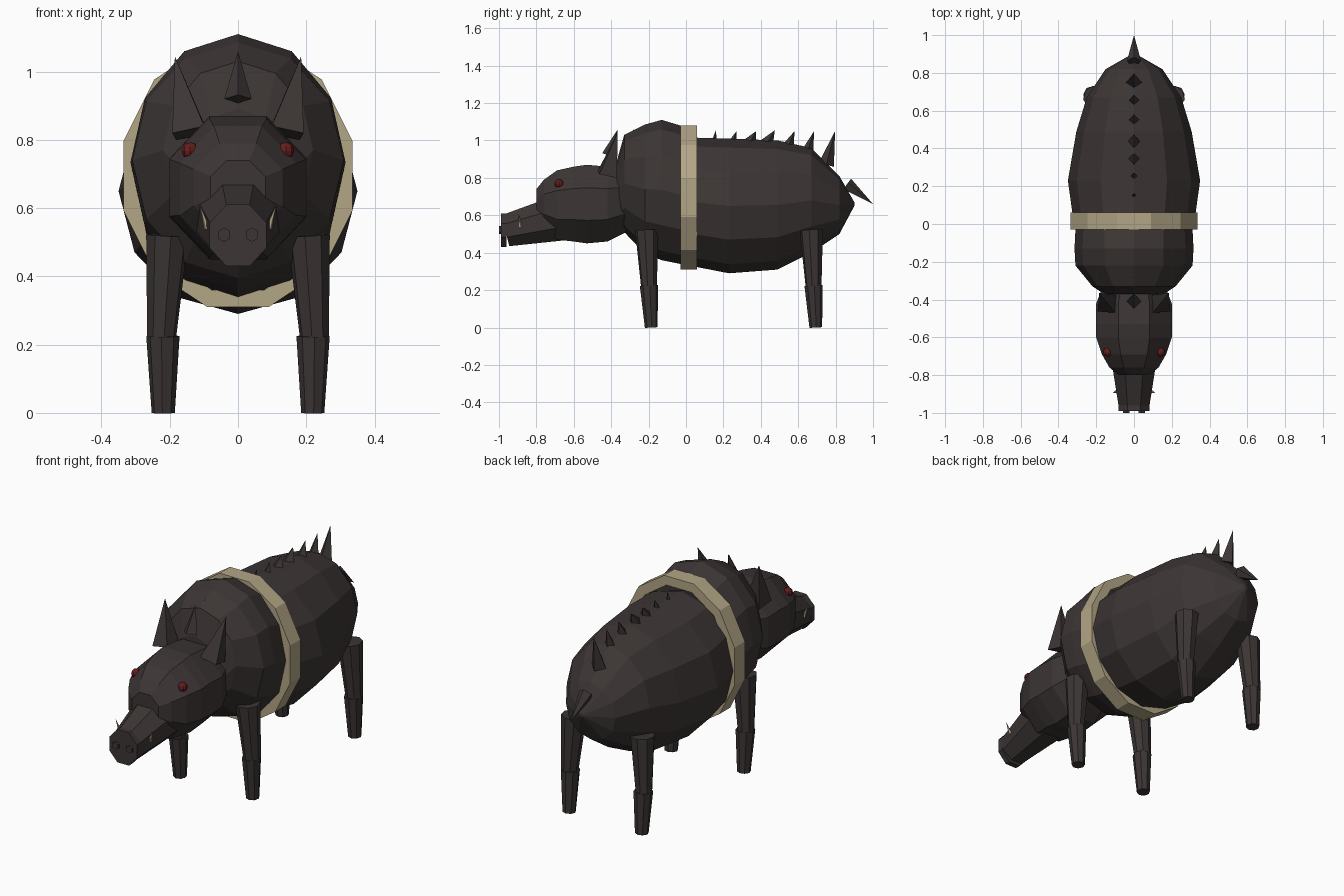
import bpy, math
from mathutils import Vector

if "Cube" in bpy.data.objects:
    bpy.data.objects.remove(bpy.data.objects["Cube"])


def material(name, color):
    m = bpy.data.materials.new(name)
    m.use_nodes = True
    m.diffuse_color = (*color, 1)
    m.node_tree.nodes["Principled BSDF"].inputs["Base Color"].default_value = (*color, 1)
    return m


HIDE = material("dark_hide", (0.045, 0.036, 0.035))
TAN = material("tan_band", (0.45, 0.38, 0.24))
RED = material("eye_red", (0.13, 0.012, 0.012))


def mesh_object(name, verts, faces, mat):
    me = bpy.data.meshes.new(name)
    me.from_pydata(verts, [], faces)
    me.materials.append(mat)
    ob = bpy.data.objects.new(name, me)
    bpy.context.collection.objects.link(ob)
    return ob


def ring(y, zc, rx, rz, sides, flat, tilt=0):
    """Oval cross-section; flat puts an edge on top instead of a corner."""
    grow = 1 / math.cos(math.pi / sides) if flat else 1
    out = []
    for i in range(sides):
        a = 2 * math.pi * (i + (0.5 if flat else 0)) / sides
        s, c = math.sin(a) * grow, math.cos(a) * grow
        out.append((rx * s, y - tilt * c, zc + rz * c))
    return out


def loft(name, sections, sides, mat=HIDE, flat=False):
    verts = [v for s in sections for v in ring(*s[:4], sides, flat, *s[4:])]
    n = len(sections)
    faces = [(k * sides + i, k * sides + (i + 1) % sides,
              (k + 1) * sides + (i + 1) % sides, (k + 1) * sides + i)
             for k in range(n - 1) for i in range(sides)]
    faces.append(tuple(reversed(range(sides))))
    faces.append(tuple(range((n - 1) * sides, n * sides)))
    return mesh_object(name, verts, faces, mat)


def cone(name, start, end, r1, r2=0, sides=8, mat=HIDE):
    a, b = Vector(start), Vector(end)
    d = b - a
    bpy.ops.mesh.primitive_cone_add(vertices=sides, radius1=r1, radius2=r2,
                                    depth=d.length, location=(a + b) / 2,
                                    rotation=d.to_track_quat("Z", "Y").to_euler())
    ob = bpy.context.object
    ob.name = name
    ob.data.materials.append(mat)
    return ob


# Rear body, shoulders and head
loft("rear_body", [(0, .67, .30, .33), (.05, .67, .325, .345), (.23, .65, .35, .36),
                   (.49, .655, .305, .345), (.67, .68, .25, .28),
                   (.82, .655, .15, .155), (.9, .66, .01, .01)], 12)
loft("shoulders", [(-.37, .70, .16, .19), (-.33, .77, .22, .26), (-.22, .74, .31, .345),
                   (-.13, .735, .315, .375), (-.03, .71, .31, .37), (.02, .70, .29, .35)], 12)
loft("head", [(-.80, .66, .08, .08), (-.76, .66, .13, .13), (-.69, .655, .17, .185),
              (-.60, .66, .2, .2), (-.53, .66, .2, .21), (-.42, .66, .2, .2),
              (-.32, .68, .16, .17)], 8, flat=True)

# Snout, nose disc and nostrils
loft("snout", [(-.965, .518, .08, .083, .02), (-.68, .585, .125, .12, .02)], 8, flat=True)
loft("nose_disc", [(-.99, .52, .083, .09), (-.96, .52, .083, .09)], 8, flat=True)
for side, sx in (("left", 1), ("right", -1)):
    cone("nostril_" + side, (sx * .041, -.98, .522), (sx * .041, -1, .522), .021, .021, 6)

# Band round the body
band_sides = 12
outer, inner = (.335, .385), (.285, .335)
verts = [v for y, r in ((-.03, outer), (.06, outer), (.06, inner), (-.03, inner))
         for v in ring(y, .695, *r, band_sides, True)]
faces = []
for k in range(4):
    for i in range(band_sides):
        j, m = (i + 1) % band_sides, (k + 1) % 4
        faces.append((k * band_sides + i, k * band_sides + j,
                      m * band_sides + j, m * band_sides + i))
mesh_object("body_band", verts, faces, TAN)

# Paired parts
for side, sx in (("left", 1), ("right", -1)):
    # Eyes
    bpy.ops.mesh.primitive_uv_sphere_add(segments=8, ring_count=6, radius=.025,
                                         location=(sx * .14, -.678, .768))
    eye = bpy.context.object
    eye.name = "eye_" + side
    eye.data.materials.append(RED)
    # Ears
    cone("ear_" + side, (sx * .14, -.42, .82), (sx * .185, -.365, 1.045), .068, 0, 4)
    # Tusks
    cone("tusk_" + side, (sx * .09, -.885, .54), (sx * .112, -.895, .61), .01, 0, 5, TAN)
    # Legs
    for end, y in (("front", -.21), ("rear", .67)):
        cone(f"{end}_upper_leg_{side}", (sx * .207, y, .52), (sx * .224, y + .012, .22),
             .063, .043)
        cone(f"{end}_lower_leg_{side}", (sx * .22, y + .012, .225), (sx * .219, y + .024, 0),
             .049, .034)

# Spikes along the spine: base y, base z, tip y, tip z, radius
spikes = [(-.41, .92, -.365, 1.06, .04), (-.3, 1.0, -.28, 1.06, .025),
          (.15, .99, .16, 1.055, .015), (.25, .99, .27, 1.05, .022),
          (.34, .985, .375, 1.05, .036), (.43, .98, .475, 1.055, .038),
          (.54, .95, .58, 1.05, .038), (.64, .91, .685, 1.05, .04),
          (.75, .87, .797, 1.05, .042)]
for n, (y0, z0, y1, z1, r) in enumerate(spikes):
    cone(f"spine_spike_{n + 1}", (0, y0, z0), (0, y1, z1), r, 0, 4)

# Tail
cone("tail", (0, .86, .765), (0, 1, .66), .038, 0, 5)
